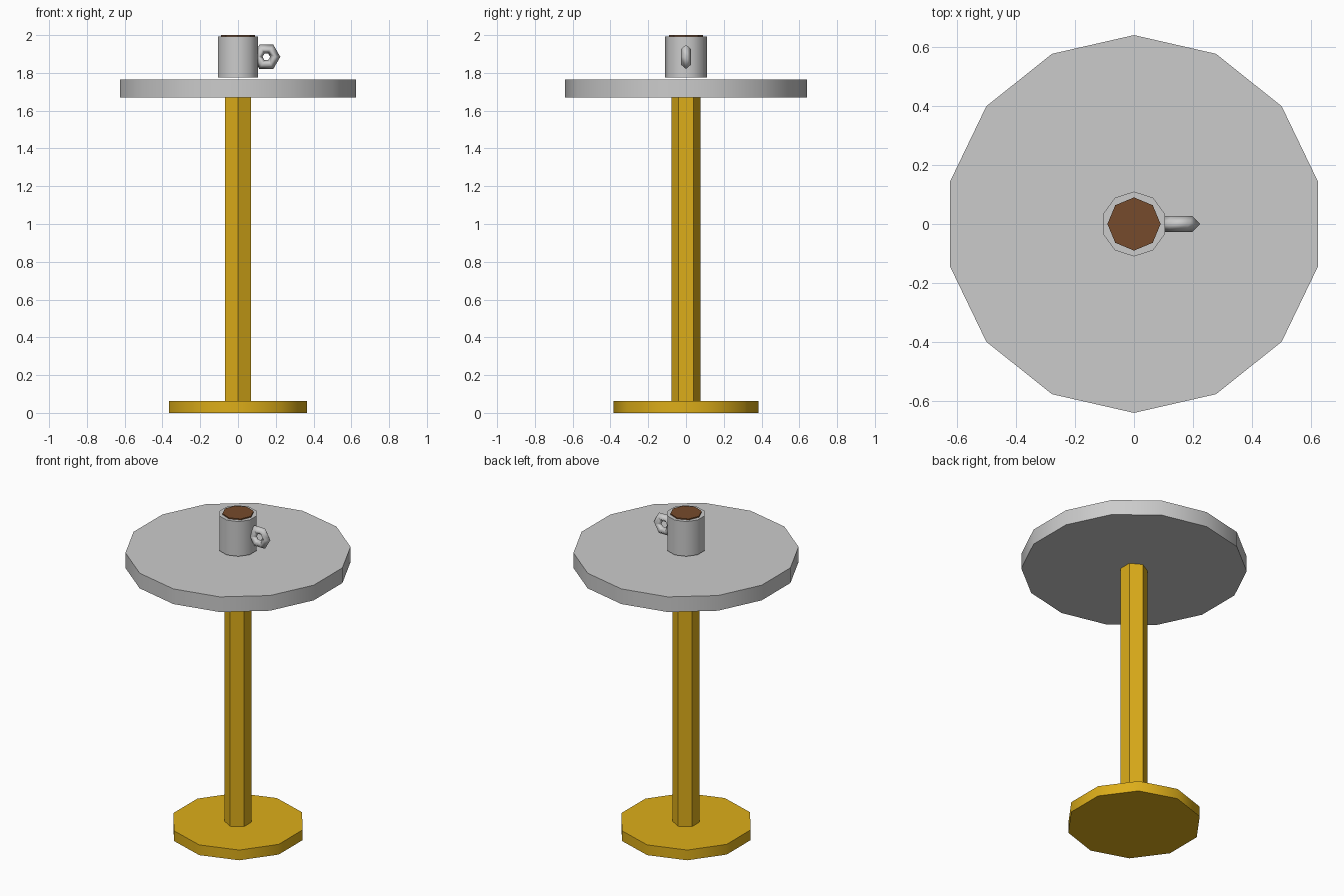
import bpy, math

if "Cube" in bpy.data.objects:
    bpy.data.objects.remove(bpy.data.objects["Cube"])


def material(name, rgb):
    m = bpy.data.materials.new(name)
    m.diffuse_color = (*rgb, 1)
    m.use_nodes = True
    m.node_tree.nodes["Principled BSDF"].inputs["Base Color"].default_value = m.diffuse_color
    return m


def disc(name, sides, radius, z0, z1, mat=None):
    bpy.ops.mesh.primitive_cylinder_add(vertices=sides, radius=radius, depth=z1 - z0,
                                        location=(0, 0, (z0 + z1) / 2))
    ob = bpy.context.object
    ob.name = name
    if mat:
        ob.data.materials.append(mat)
    bpy.ops.object.shade_smooth_by_angle(angle=math.radians(40))
    return ob


gold = material("gold", (0.72, 0.42, 0.01))
brown = material("coffee_brown", (0.18, 0.07, 0.025))

# Table
disc("table_base", 10, 0.384, 0.0, 0.064, gold)
disc("table_column", 6, 0.078, 0.064, 1.67, gold)
disc("table_top", 14, 0.64, 1.67, 1.765)

# Cup with its drink showing just above the rim
disc("cup", 10, 0.11, 1.775, 1.993)
disc("drink", 8, 0.09, 1.98, 2.0, brown)

# Upright ring handle on the right of the cup
bpy.ops.mesh.primitive_torus_add(major_segments=6, minor_segments=4,
                                 major_radius=0.047, minor_radius=0.027,
                                 location=(0.15, 0, 1.885),
                                 rotation=(math.pi / 2, 0, 0))
handle = bpy.context.object
handle.name = "cup_handle"
bpy.ops.object.shade_smooth()
